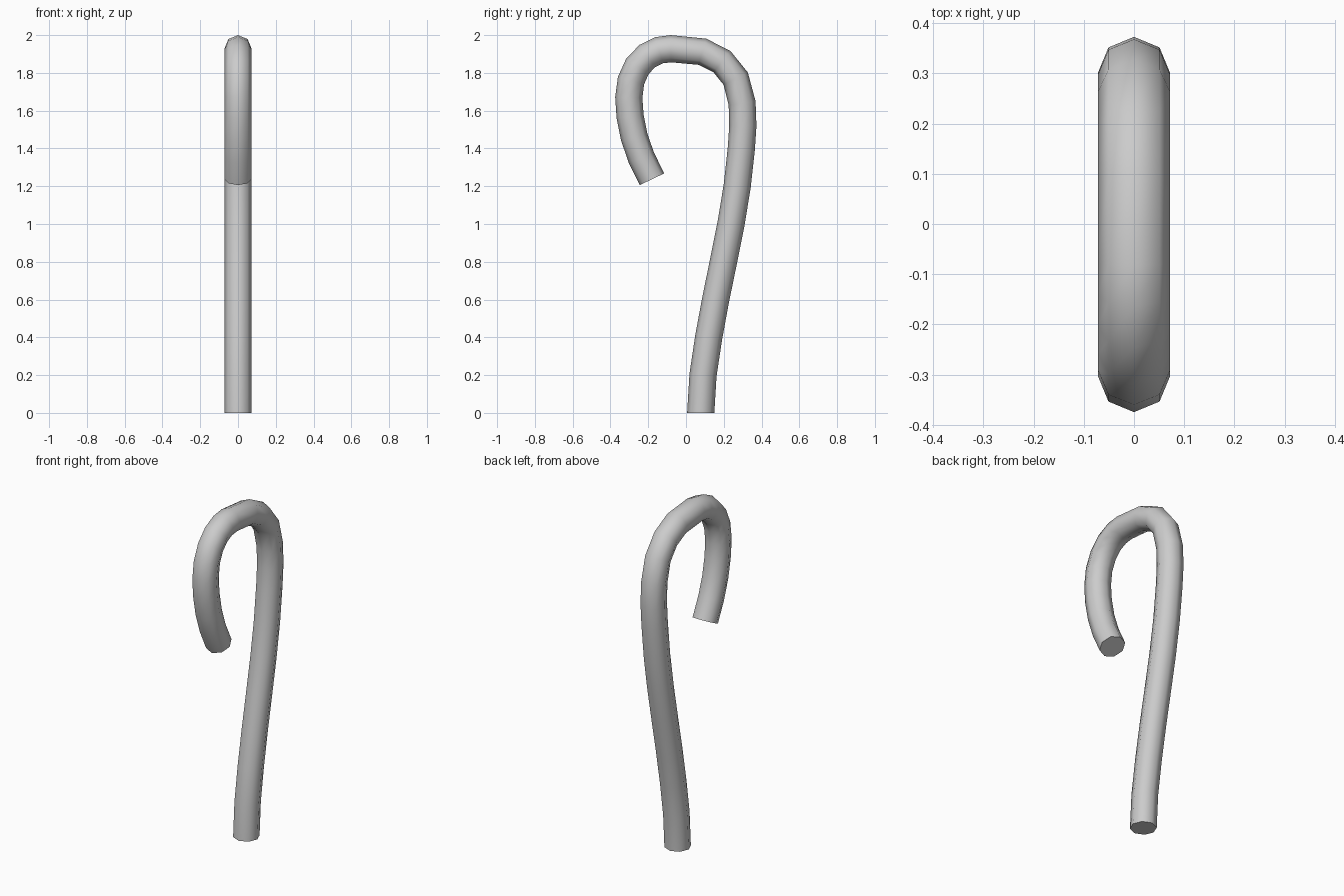
import bpy, bmesh, math
from mathutils import Vector

if "Cube" in bpy.data.objects:
    bpy.data.objects.remove(bpy.data.objects["Cube"])

RADIUS, SIDES = 0.072, 8

# Centre line of the cane in the y-z plane, foot to hook tip
PATH = [(0.078, 0.0), (0.09, 0.2), (0.12, 0.4), (0.157, 0.6), (0.198, 0.8),
        (0.238, 1.0), (0.271, 1.2), (0.293, 1.4), (0.301, 1.52), (0.297, 1.64),
        (0.263, 1.77), (0.19, 1.86), (0.087, 1.912), (-0.08, 1.928),
        (-0.142, 1.920), (-0.204, 1.890), (-0.257, 1.835), (-0.291, 1.76),
        (-0.303, 1.67), (-0.296, 1.57), (-0.274, 1.46), (-0.236, 1.35),
        (-0.18, 1.237)]
pts = [Vector((0, y, z)) for y, z in PATH]


def tangent(i):
    if i == 0:
        return Vector((0, 0, 1))
    if i == len(pts) - 1:
        return Vector((0, 0.43, -0.90)).normalized()
    a = (pts[i] - pts[i - 1]).normalized()
    b = (pts[i + 1] - pts[i]).normalized()
    return (a + b).normalized()


# Sweep an octagon along the centre line
bm = bmesh.new()
side = Vector((1, 0, 0))
rings = []
for i, p in enumerate(pts):
    up = tangent(i).cross(side)
    ring = []
    for k in range(SIDES):
        a = 2 * math.pi * k / SIDES
        ring.append(bm.verts.new(p + RADIUS * (math.cos(a) * side + math.sin(a) * up)))
    rings.append(ring)
for r0, r1 in zip(rings, rings[1:]):
    for k in range(SIDES):
        n = (k + 1) % SIDES
        bm.faces.new((r0[k], r0[n], r1[n], r1[k]))

# Flat end caps
bm.faces.new(rings[0][::-1])
bm.faces.new(rings[-1])
bmesh.ops.recalc_face_normals(bm, faces=bm.faces)

mesh = bpy.data.meshes.new("hooked_cane")
bm.to_mesh(mesh)
bm.free()
cane = bpy.data.objects.new("hooked_cane", mesh)
bpy.context.collection.objects.link(cane)
bpy.context.view_layer.objects.active = cane
cane.select_set(True)
bpy.ops.object.shade_smooth_by_angle(angle=math.radians(60))
